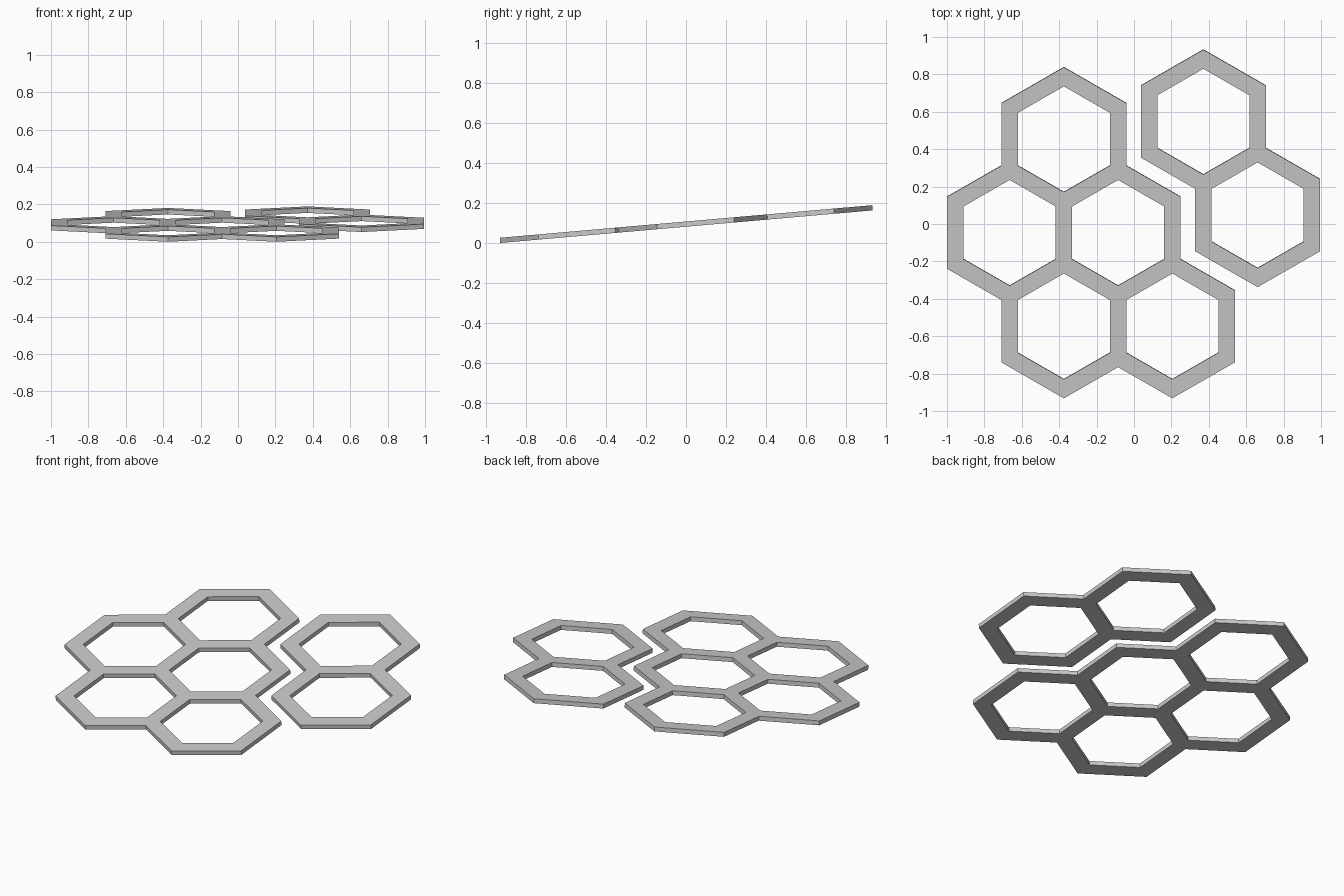
import bpy
import bmesh
import math
from mathutils import Matrix, Vector

if "Cube" in bpy.data.objects:
    bpy.data.objects.remove(bpy.data.objects["Cube"], do_unlink=True)

SPACING = 0.58                    # distance between neighbouring cell centres
RADIUS = SPACING / math.sqrt(3)   # centre to the middle of a wall joint
MITRE = 0.0513                    # wall joint to wall corner
THICK = 0.026
TILT = math.radians(5)
# Hexagon corners in steps of half a cell width and half a radius
CORNERS = [(1, 1), (0, 2), (-1, 1), (-1, -1), (0, -2), (1, -1)]

COLOUR = (0.59, 0.59, 0.59, 1)
grey = bpy.data.materials.new("plain_grey")
grey.use_nodes = True
grey.diffuse_color = COLOUR
grey.node_tree.nodes["Principled BSDF"].inputs["Base Color"].default_value = COLOUR


def point(step):
    return Vector((step[0] * SPACING / 2, step[1] * RADIUS / 2, 0))


def honeycomb(name, cells, origin):
    """Joined hexagonal frames; cells are (column, row) on a hexagonal lattice."""
    centres = [(2 * q + r, 3 * r) for q, r in cells]
    joints, edges = {}, {}
    for c in centres:
        ring = [(c[0] + dx, c[1] + dy) for dx, dy in CORNERS]
        for a, b in zip(ring, ring[1:] + ring[:1]):
            joints.setdefault(a, []).append(c)
            edges.setdefault(frozenset((a, b)), []).append((a, b, c))

    bm = bmesh.new()
    cache = {}

    def vert(key, co):
        if key not in cache:
            cache[key] = bm.verts.new(co)
        return cache[key]

    def middle(j):
        return vert(j, point(j))

    def inner(j, c):
        return vert((j, c), point(j) + (point(c) - point(j)).normalized() * MITRE)

    def outer(j):
        away = sum((point(j) - point(c) for c in joints[j]), Vector())
        return vert((j, "outer"), point(j) + away.normalized() * MITRE)

    # Inner half of every wall, plus the outer half of walls on the border
    for sides in edges.values():
        for a, b, c in sides:
            bm.faces.new((middle(a), middle(b), inner(b, c), inner(a, c)))
        if len(sides) == 1:
            a, b, c = sides[0]
            bm.faces.new((outer(a), outer(b), middle(b), middle(a)))

    # Thicken the flat frame downwards
    extruded = bmesh.ops.extrude_face_region(bm, geom=bm.faces[:])
    moved = [v for v in extruded["geom"] if isinstance(v, bmesh.types.BMVert)]
    bmesh.ops.translate(bm, verts=moved, vec=(0, 0, -THICK))
    bmesh.ops.recalc_face_normals(bm, faces=bm.faces[:])

    # Place in the plane, then lean the whole plane up towards the back
    x, y = origin
    place = Matrix.Translation((x, y / math.cos(TILT), THICK / 2))
    lean = Matrix.Translation((0, 0, 0.095)) @ Matrix.Rotation(TILT, 4, "X")
    bm.transform(lean @ place)
    mesh = bpy.data.meshes.new(name)
    bm.to_mesh(mesh)
    bm.free()
    mesh.materials.append(grey)
    bpy.context.collection.objects.link(bpy.data.objects.new(name, mesh))


# Five joined cells, and a separate pair beside them
honeycomb("five_cell_frame", [(0, 0), (1, 0), (0, 1), (1, -1), (2, -1)], (-0.665, -0.046))
honeycomb("two_cell_frame", [(0, 0), (-1, 1)], (0.661, 0.048))
